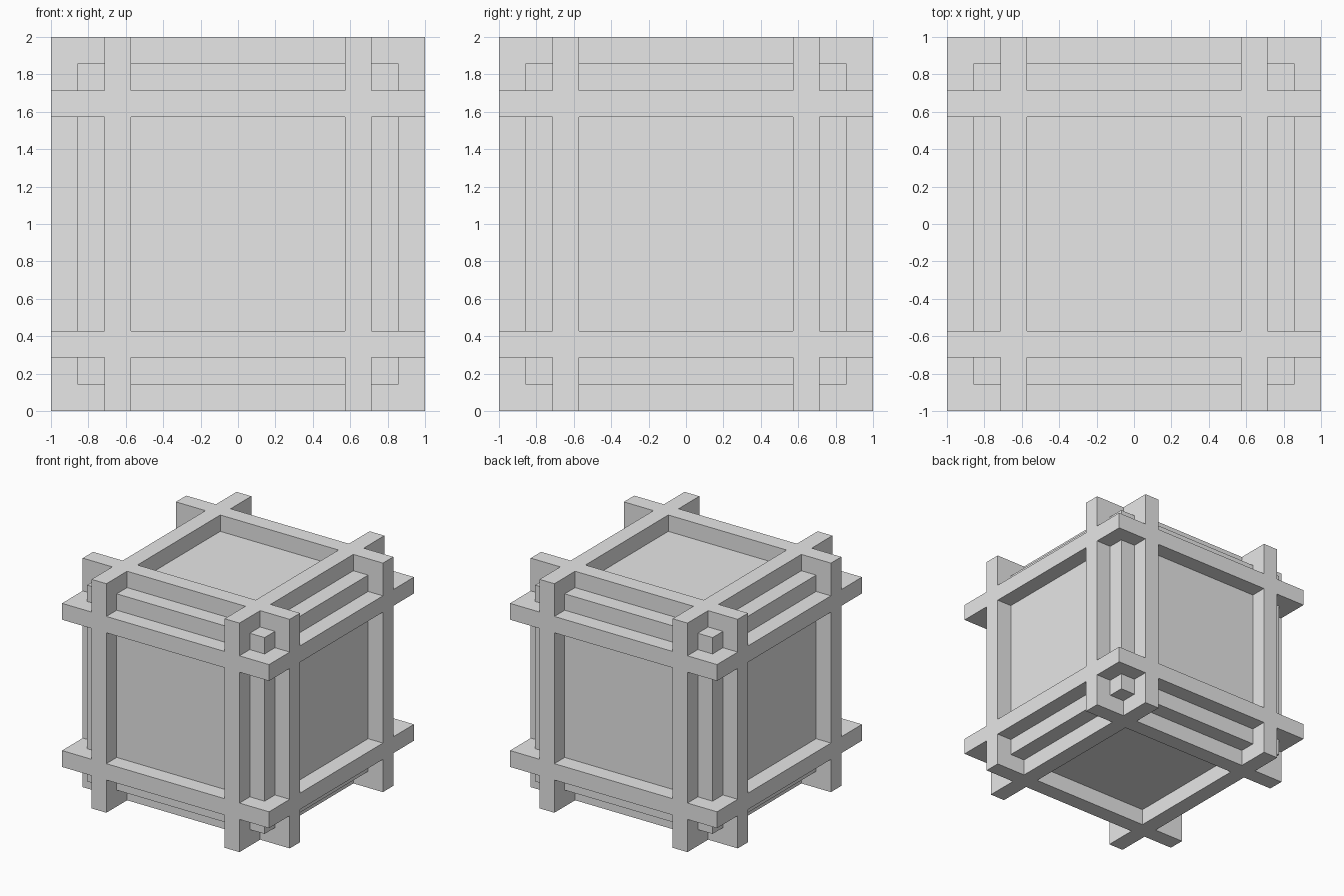
import bpy
import bmesh
from itertools import product
from mathutils import Vector

cube = bpy.data.objects.get("Cube")
if cube:
    bpy.data.objects.remove(cube, do_unlink=True)

# Proportions: everything sits on a grid of sevenths
UNIT = 1 / 7
CORE = 6 * UNIT                     # half size of the solid core
STEPS = [s * UNIT for s in (-7, -6, -5, -4, 4, 5, 6, 7)]
SLABS = (2, 4)                      # grid layers filled by the crossing slabs
LAST = len(STEPS) - 2

grey = bpy.data.materials.new("light_grey")
grey.use_nodes = True
colour = (0.8, 0.8, 0.8, 1)
grey.diffuse_color = colour
grey.node_tree.nodes["Principled BSDF"].inputs["Base Color"].default_value = colour


def add_object(name, bm):
    bmesh.ops.recalc_face_normals(bm, faces=bm.faces)
    mesh = bpy.data.meshes.new(name)
    bm.to_mesh(mesh)
    bm.free()
    mesh.materials.append(grey)
    obj = bpy.data.objects.new(name, mesh)
    obj.location.z = 1
    bpy.context.collection.objects.link(obj)
    return obj


def in_slab(cell):
    return any(i in SLABS for i in cell)


def in_core(cell):
    return all(1 <= i <= LAST - 1 for i in cell)


# Solid core block
bm = bmesh.new()
bmesh.ops.create_cube(bm, size=2 * CORE)
add_object("core_block", bm)

# Six crossing square slabs, merged into one skin without inner walls
bm = bmesh.new()
for cell in product(range(LAST + 1), repeat=3):
    if not in_slab(cell):
        continue
    for axis, side in product(range(3), (0, 1)):
        near = list(cell)
        near[axis] += 2 * side - 1
        inside = all(0 <= i <= LAST for i in near)
        if inside and (in_slab(near) or in_core(near)):
            continue
        u, v = (axis + 1) % 3, (axis + 2) % 3
        corners = []
        for du, dv in ((0, 0), (1, 0), (1, 1), (0, 1)):
            point = Vector()
            point[axis] = STEPS[cell[axis] + side]
            point[u] = STEPS[cell[u] + du]
            point[v] = STEPS[cell[v] + dv]
            corners.append(bm.verts.new(point))
        # Wind each face so that it points outwards
        bm.faces.new(corners if side else corners[::-1])
bmesh.ops.remove_doubles(bm, verts=bm.verts, dist=0.001)
add_object("slab_lattice", bm)
